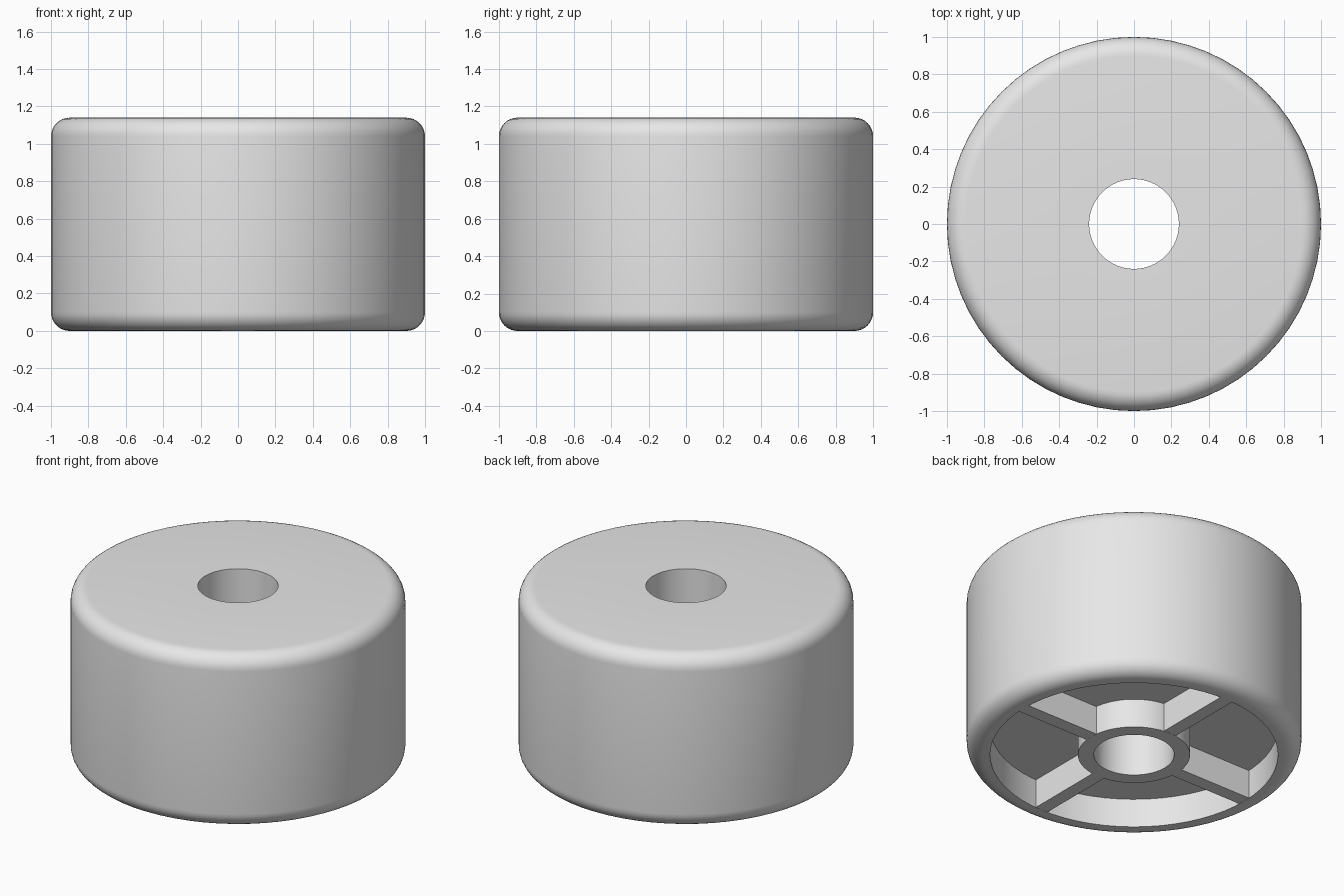
import bpy, bmesh, math

cube = bpy.data.objects.get("Cube")
if cube:
    bpy.data.objects.remove(cube, do_unlink=True)

HEIGHT = 1.14
RADIUS = 1.0
ROUND = 0.1
HOLE_R = 0.24
HUB_R = 0.335
RIM_R = 0.86
DEPTH = 0.19
SPOKE_W = 0.09
SEGMENTS = 64

grey = bpy.data.materials.new("light grey")
grey.use_nodes = True
colour = (0.8, 0.8, 0.8, 1)
grey.diffuse_color = colour
grey.node_tree.nodes["Principled BSDF"].inputs["Base Color"].default_value = colour


def finish(bm, name):
    """Turn a bmesh into a named, smooth shaded object."""
    bmesh.ops.recalc_face_normals(bm, faces=bm.faces)
    mesh = bpy.data.meshes.new(name)
    bm.to_mesh(mesh)
    bm.free()
    mesh.materials.append(grey)
    obj = bpy.data.objects.new(name, mesh)
    bpy.context.collection.objects.link(obj)
    bpy.ops.object.select_all(action="DESELECT")
    bpy.context.view_layer.objects.active = obj
    obj.select_set(True)
    bpy.ops.object.shade_smooth_by_angle(angle=math.radians(30))
    return obj


def corner(z, start, steps=8):
    """Quarter circle of the rounded outer edge, as (radius, height)."""
    angles = [math.radians(start + 90 * i / steps) for i in range(steps + 1)]
    return [(RADIUS - ROUND + ROUND * math.cos(a), z + ROUND * math.sin(a))
            for a in angles]


# Round body: closed profile with the centre hole and the ring recess below
profile = [(HOLE_R, HEIGHT), (HOLE_R, 0), (HUB_R, 0), (HUB_R, DEPTH),
           (RIM_R, DEPTH), (RIM_R, 0)]
profile += corner(ROUND, -90) + corner(HEIGHT - ROUND, 0)

bm = bmesh.new()
rings = []
for i in range(SEGMENTS):
    a = 2 * math.pi * i / SEGMENTS
    rings.append([bm.verts.new((r * math.cos(a), r * math.sin(a), z))
                  for r, z in profile])
for i in range(SEGMENTS):
    here, after = rings[i], rings[(i + 1) % SEGMENTS]
    for j in range(len(profile)):
        k = (j + 1) % len(profile)
        bm.faces.new((here[j], after[j], after[k], here[k]))
finish(bm, "foot_body")

# Four ribs joining the hub and the rim, dividing the recess into pockets
inner, outer = HUB_R - 0.01, RIM_R + 0.003
for i, side in enumerate(("left", "back", "right", "front")):
    bm = bmesh.new()
    bmesh.ops.create_cube(bm, size=1)
    bmesh.ops.scale(bm, vec=(outer - inner, SPOKE_W, DEPTH), verts=bm.verts)
    bmesh.ops.translate(bm, vec=((inner + outer) / 2, 0, DEPTH / 2 + 0.001),
                        verts=bm.verts)
    rib = finish(bm, side + "_rib")
    rib.rotation_euler.z = i * math.pi / 2
